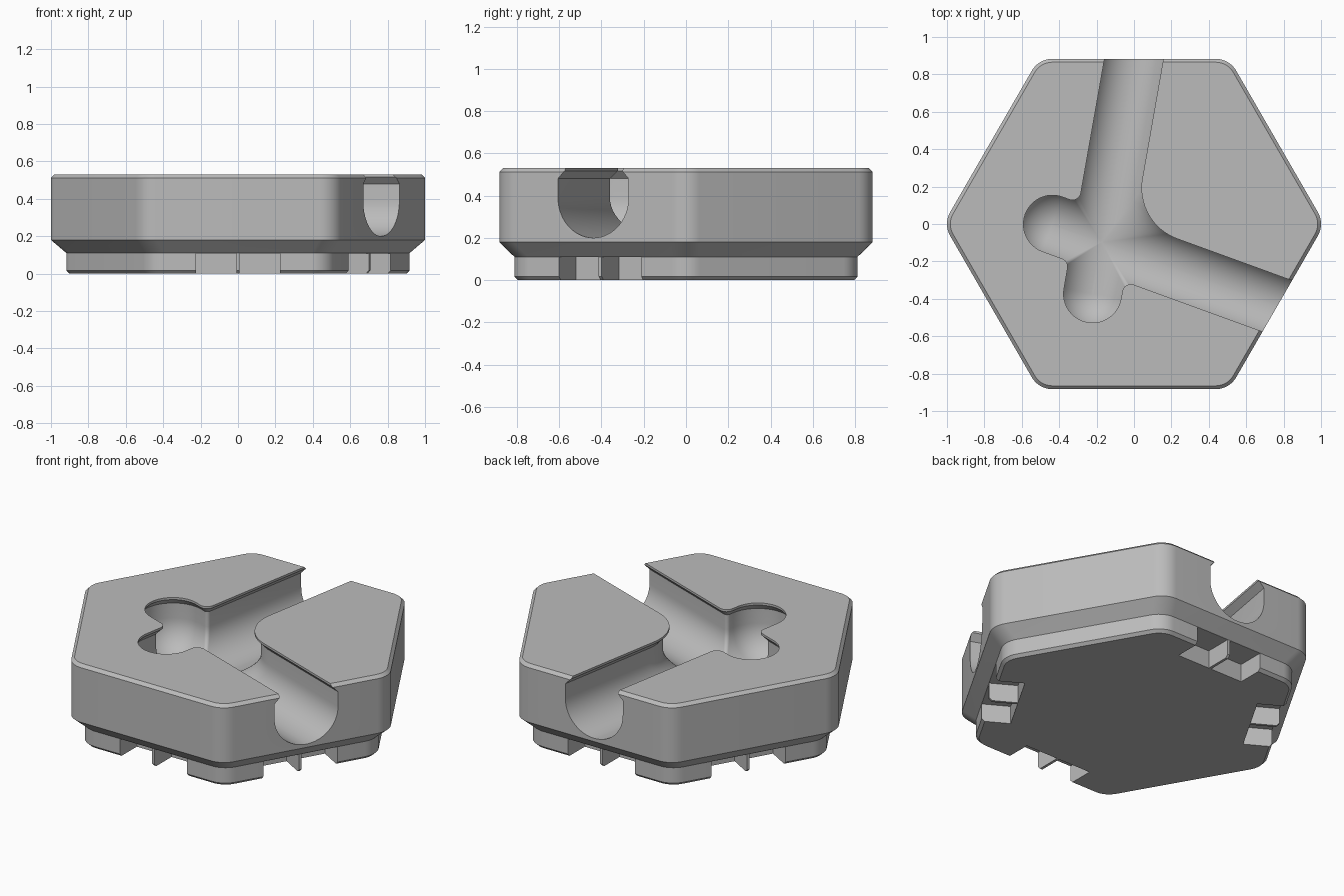
import bpy, bmesh
from math import radians, sin, cos, pi
from mathutils import Vector, Matrix

cube = bpy.data.objects.get("Cube")
if cube:
    bpy.data.objects.remove(cube)

grey = bpy.data.materials.new("plain grey")
grey.use_nodes = True
grey.diffuse_color = (0.5, 0.5, 0.5, 1)
grey.node_tree.nodes["Principled BSDF"].inputs["Base Color"].default_value = grey.diffuse_color


def polar(deg, r=1.0):
    return Vector((cos(radians(deg)) * r, sin(radians(deg)) * r))


def arc(centre, r, start, end, steps):
    return [centre + polar(start + (end - start) * i / steps, r) for i in range(steps + 1)]


def loft(name, rings):
    """Solid through matching outlines, given as (z, points)."""
    bm = bmesh.new()
    rows = [[bm.verts.new((p.x, p.y, z)) for p in pts] for z, pts in rings]
    n = len(rows[0])
    for low, high in zip(rows, rows[1:]):
        for i in range(n):
            j = (i + 1) % n
            bm.faces.new((low[i], low[j], high[j], high[i]))
    bm.faces.new(rows[0][::-1])
    bm.faces.new(rows[-1])
    bmesh.ops.recalc_face_normals(bm, faces=bm.faces)
    mesh = bpy.data.meshes.new(name)
    bm.to_mesh(mesh)
    bm.free()
    obj = bpy.data.objects.new(name, mesh)
    obj.data.materials.append(grey)
    bpy.context.collection.objects.link(obj)
    return obj


def cut(target, cutter):
    mod = target.modifiers.new("cut", 'BOOLEAN')
    mod.operation = 'DIFFERENCE'
    mod.solver = 'EXACT'
    mod.object = cutter
    bpy.context.view_layer.objects.active = target
    bpy.ops.object.modifier_apply(modifier=mod.name)
    bpy.data.objects.remove(cutter)


# Hexagonal body: foot, flare, straight wall and chamfered rim
def hexagon(apothem, r):
    pts = []
    for k in range(6):
        centre = polar(60 * k, (apothem - r) / cos(pi / 6))
        pts += arc(centre, r, 60 * k - 30, 60 * k + 30, 10)
    return pts


WALL = 0.883
body = loft("hexagonal_body", [
    (z, hexagon(a, r)) for z, a, r in (
        (0, 0.795, 0.115), (0.017, 0.812, 0.13), (0.11, 0.812, 0.13),
        (0.18, WALL, 0.127), (0.512, WALL, 0.127), (0.53, WALL - 0.018, 0.109))])

# Branching channel: two open arms, two short round-ended pockets
JUNCTION = Vector((-0.173, -0.097))
ARMS = [-20, 80, 160, 260]
POCKET = 0.28
RADIUS, AXIS_Z = 0.19, 0.39


def channel_outline(w, wide, small):
    pts = []
    for k, a in enumerate(ARMS):
        if k < 2:
            end = JUNCTION + polar(a, 1.5)
            pts += [end + polar(a - 90, w), end + polar(a + 90, w)]
        else:
            pts += arc(JUNCTION + polar(a, POCKET), w, a - 90, a + 90, 24)
        b = ARMS[k + 1] if k < 3 else ARMS[0] + 360
        r = wide if k == 0 else small
        half = (b - a) / 2
        centre = JUNCTION + polar(a + half, (w + r) / sin(radians(half)))
        pts += arc(centre, r, a - 90, b - 270, 16 if k == 0 else 6)
    return pts


rings = []
for i in range(15):
    t = radians(2 + 88 * i / 14)
    s = sin(t)
    rings.append((AXIS_Z - RADIUS * cos(t), channel_outline(RADIUS * s, 0.255 * s, 0.02 * s)))
LIP = RADIUS - 0.035
rings.append((0.48, channel_outline(RADIUS, 0.255, 0.02)))
rings.append((0.517, channel_outline(LIP, 0.29, 0.045)))
rings.append((0.6, channel_outline(LIP, 0.29, 0.045)))
cut(body, loft("channel_cutter", rings))

# Foot notches on four sides, each split by a thin rib
for side in (-30, 90, 150, 270):
    for y0, y1 in ((-0.225, -0.008), (0.008, 0.225)):
        plan = [Vector(p) for p in ((0.65, y0), (0.95, y0), (0.95, y1), (0.65, y1))]
        notch = loft("notch_cutter", [(-0.1, plan), (0.109, plan)])
        notch.data.transform(Matrix.Rotation(radians(side), 4, 'Z'))
        cut(body, notch)

bpy.ops.object.select_all(action='DESELECT')
body.select_set(True)
bpy.context.view_layer.objects.active = body
bpy.ops.object.shade_smooth_by_angle(angle=radians(28))
